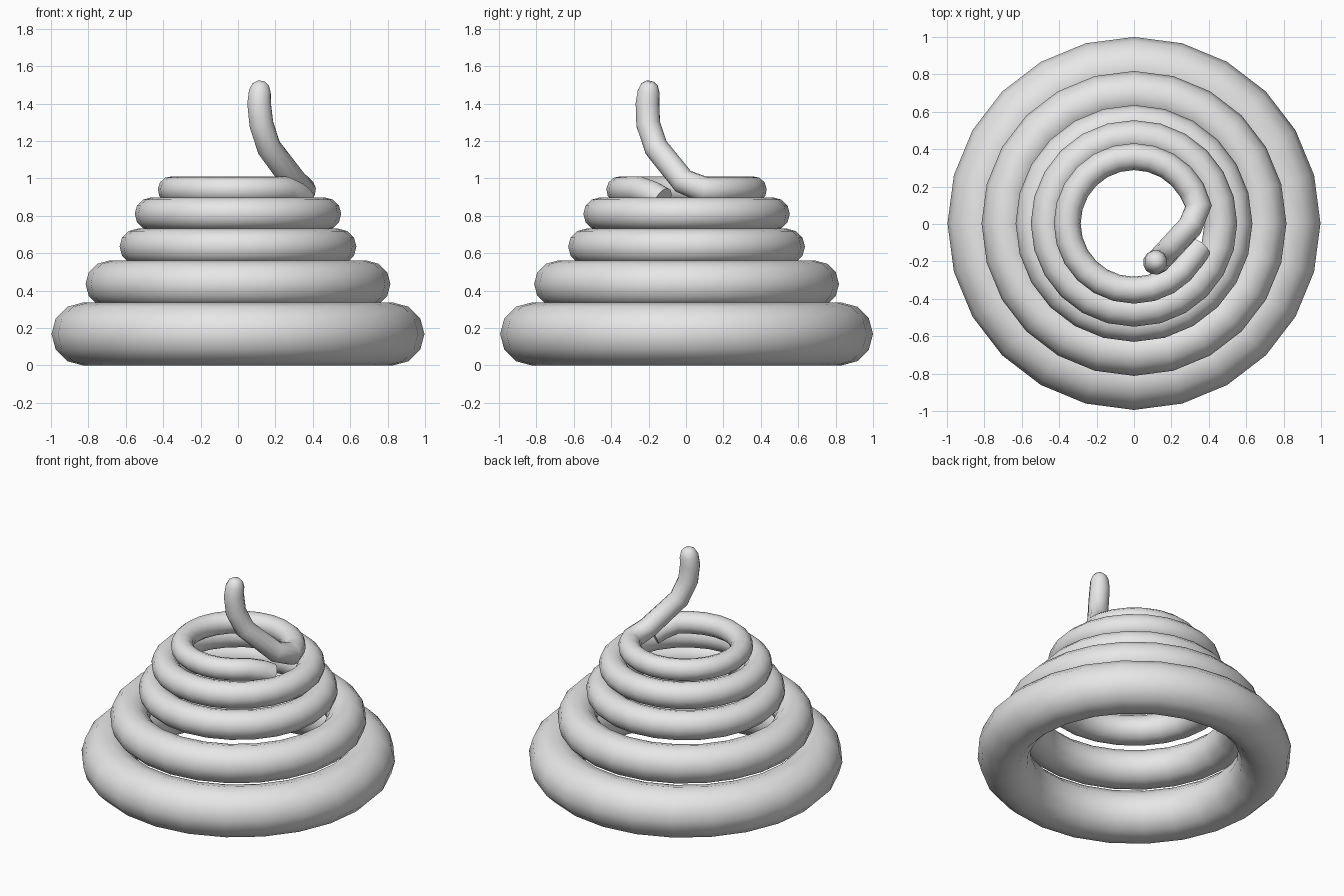
import bpy, bmesh, math
from mathutils import Vector

if "Cube" in bpy.data.objects:
    bpy.data.objects.remove(bpy.data.objects["Cube"])

SIDES = 12      # sides around the tube
SEGS = 24       # segments around each coil

grey = bpy.data.materials.new("light_grey")
grey.diffuse_color = (0.8, 0.8, 0.8, 1)
grey.use_nodes = True
grey.node_tree.nodes["Principled BSDF"].inputs["Base Color"].default_value = grey.diffuse_color


def finish(name, bm):
    bmesh.ops.recalc_face_normals(bm, faces=bm.faces)
    mesh = bpy.data.meshes.new(name)
    bm.to_mesh(mesh)
    bm.free()
    mesh.materials.append(grey)
    for p in mesh.polygons:
        p.use_smooth = True
    obj = bpy.data.objects.new(name, mesh)
    bpy.context.collection.objects.link(obj)
    return obj


def bridge(bm, a, b):
    for j in range(SIDES):
        k = (j + 1) % SIDES
        bm.faces.new((a[j], a[k], b[k], b[j]))


def coil(name, outer, r, z):
    """Closed ring with the given outer radius, tube radius and centre height."""
    bm = bmesh.new()
    rings = []
    for i in range(SEGS):
        a = math.tau * i / SEGS
        ring = []
        for j in range(SIDES):
            t = math.tau * j / SIDES
            d = outer - r + r * math.cos(t)
            ring.append(bm.verts.new((d * math.cos(a), d * math.sin(a) + 0.003,
                                      z + r * math.sin(t))))
        rings.append(ring)
    for i in range(SEGS):
        bridge(bm, rings[i], rings[(i + 1) % SEGS])
    finish(name, bm)


def tube(name, path):
    """Open capped tube through (x, y, z, radius) points, frames carried along."""
    bm = bmesh.new()
    pts = [Vector(p[:3]) for p in path]
    n = len(pts)
    rings, tangent, normal = [], None, None
    for i, p in enumerate(pts):
        ahead = (pts[min(i + 1, n - 1)] - p).normalized()
        behind = (p - pts[max(i - 1, 0)]).normalized()
        t = (ahead + behind).normalized()
        if normal is None:
            normal = Vector((0, 0, 1))
        else:
            normal = tangent.rotation_difference(t) @ normal
        normal = (normal - t * normal.dot(t)).normalized()
        tangent = t
        side = t.cross(normal)
        r = path[i][3]
        rings.append([bm.verts.new(p + r * (math.cos(math.tau * j / SIDES) * normal
                                            + math.sin(math.tau * j / SIDES) * side))
                      for j in range(SIDES)])
    for a, b in zip(rings, rings[1:]):
        bridge(bm, a, b)
    bm.faces.new(rings[0])
    bm.faces.new(rings[-1])
    return finish(name, bm)


# Four closed coils, getting smaller upward
coil("bottom_coil", 0.997, 0.168, 0.168)
coil("second_coil", 0.815, 0.125, 0.435)
coil("third_coil", 0.633, 0.096, 0.635)
coil("fourth_coil", 0.552, 0.088, 0.81)

# Top coil: dips at its start, runs around, then rises into the tail
R, r, z = 0.357, 0.072, 0.937
path = [(0.345, -0.125, 0.882, r), (0.309, -0.176, 0.912, r)]
for deg in range(-45, -346, -15):
    a = math.radians(deg)
    path.append((R * math.cos(a), R * math.sin(a) + 0.003, z + 0.002, r))
path += [
    (0.300, -0.015, 0.985, 0.068),
    (0.165, -0.160, 1.165, 0.066),
    (0.125, -0.202, 1.290, 0.066),
    (0.113, -0.206, 1.400, 0.065),
    (0.117, -0.200, 1.465, 0.060),
    (0.122, -0.195, 1.500, 0.046),
    (0.125, -0.192, 1.518, 0.022),
]
top = tube("top_coil_and_tail", path)

# Keep the cut start of the top coil crisp
bpy.context.view_layer.objects.active = top
top.select_set(True)
bpy.ops.object.shade_smooth_by_angle(angle=math.radians(60))
